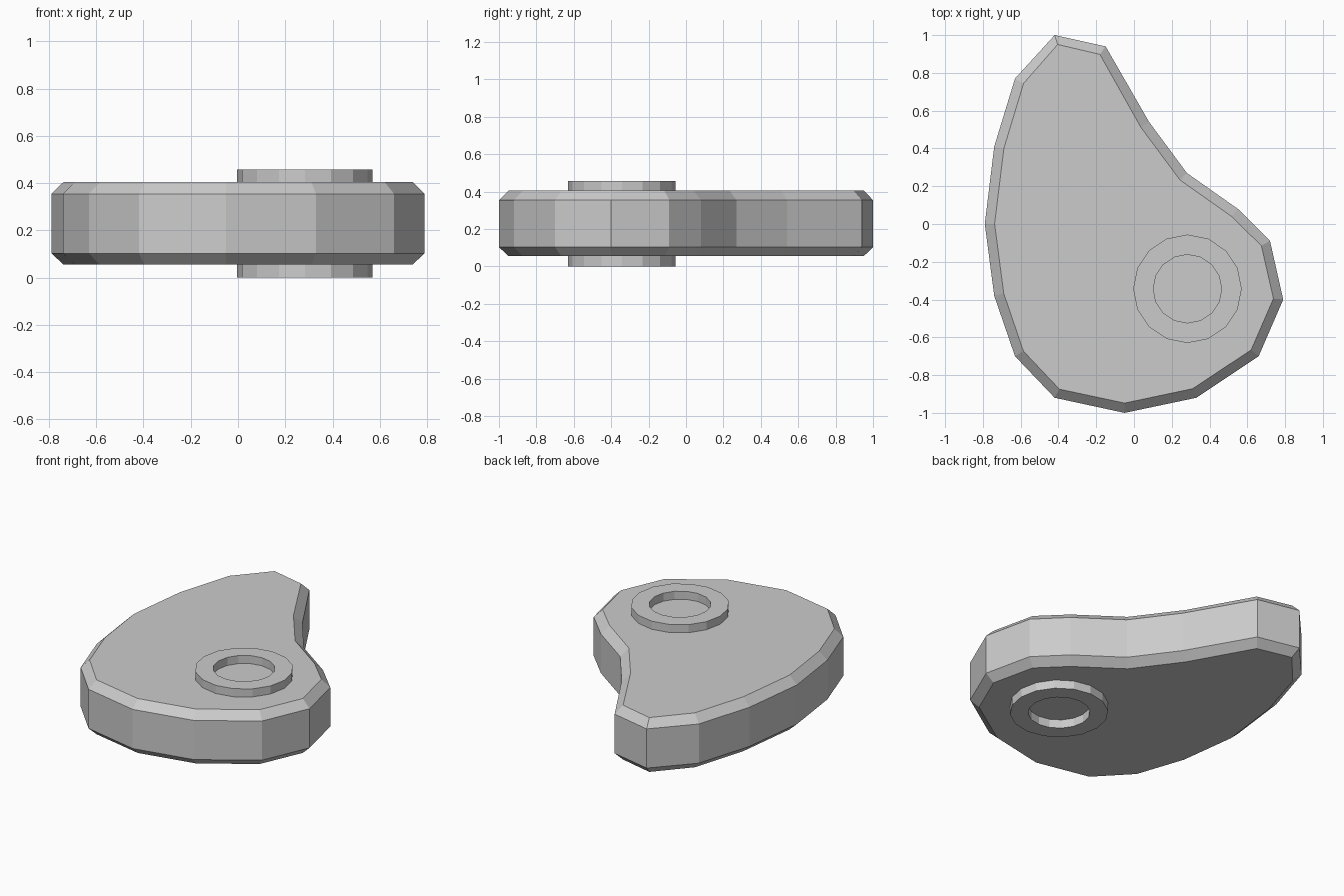
import bpy, bmesh, math
from mathutils import Vector

if "Cube" in bpy.data.objects:
    bpy.data.objects.remove(bpy.data.objects["Cube"])


def make_object(name, bm):
    bmesh.ops.recalc_face_normals(bm, faces=bm.faces)
    mesh = bpy.data.meshes.new(name)
    bm.to_mesh(mesh)
    bm.free()
    obj = bpy.data.objects.new(name, mesh)
    bpy.context.collection.objects.link(obj)
    return obj


def bridge(bm, a, b):
    n = len(a)
    for i in range(n):
        j = (i + 1) % n
        bm.faces.new((a[i], a[j], b[j], b[i]))


def inset(points, d):
    # move each corner of a clockwise outline inward along its bisector
    out = []
    for i, p in enumerate(points):
        e0 = (p - points[i - 1]).normalized()
        e1 = (points[(i + 1) % len(points)] - p).normalized()
        t = (e0 + e1).normalized()
        out.append(p + d * Vector((t.y, -t.x)))
    return out


# Lobed plate with chamfered rims
outline = [Vector(p) for p in (
    (-0.42, 1.0), (-0.15, 0.94), (0.08, 0.54), (0.28, 0.27),
    (0.55, 0.08), (0.72, -0.09), (0.79, -0.40), (0.66, -0.70),
    (0.33, -0.92), (-0.05, -1.0), (-0.42, -0.92), (-0.63, -0.70),
    (-0.74, -0.38), (-0.79, 0.0), (-0.74, 0.41), (-0.63, 0.77))]
inner = inset(outline, 0.052)
bm = bmesh.new()
loops = [[bm.verts.new((p.x, p.y, z)) for p in pts]
         for pts, z in ((inner, 0.055), (outline, 0.103), (outline, 0.355), (inner, 0.405))]
for a, b in zip(loops, loops[1:]):
    bridge(bm, a, b)
bm.faces.new(loops[0])
bm.faces.new(loops[-1])
make_object("plate", bm)


# Raised collars above and below, 16-sided
def collar(name, z0, z1):
    bm = bmesh.new()
    rings = []
    for r, z in ((0.287, z0), (0.287, z1), (0.181, z1), (0.181, z0)):
        rings.append([bm.verts.new((0.283 + r * math.cos(math.tau * i / 16),
                                    -0.343 + r * math.sin(math.tau * i / 16), z))
                      for i in range(16)])
    for i in range(4):
        bridge(bm, rings[i], rings[(i + 1) % 4])
    make_object(name, bm)


collar("top_collar", 0.405, 0.457)
collar("bottom_collar", 0.0, 0.055)
